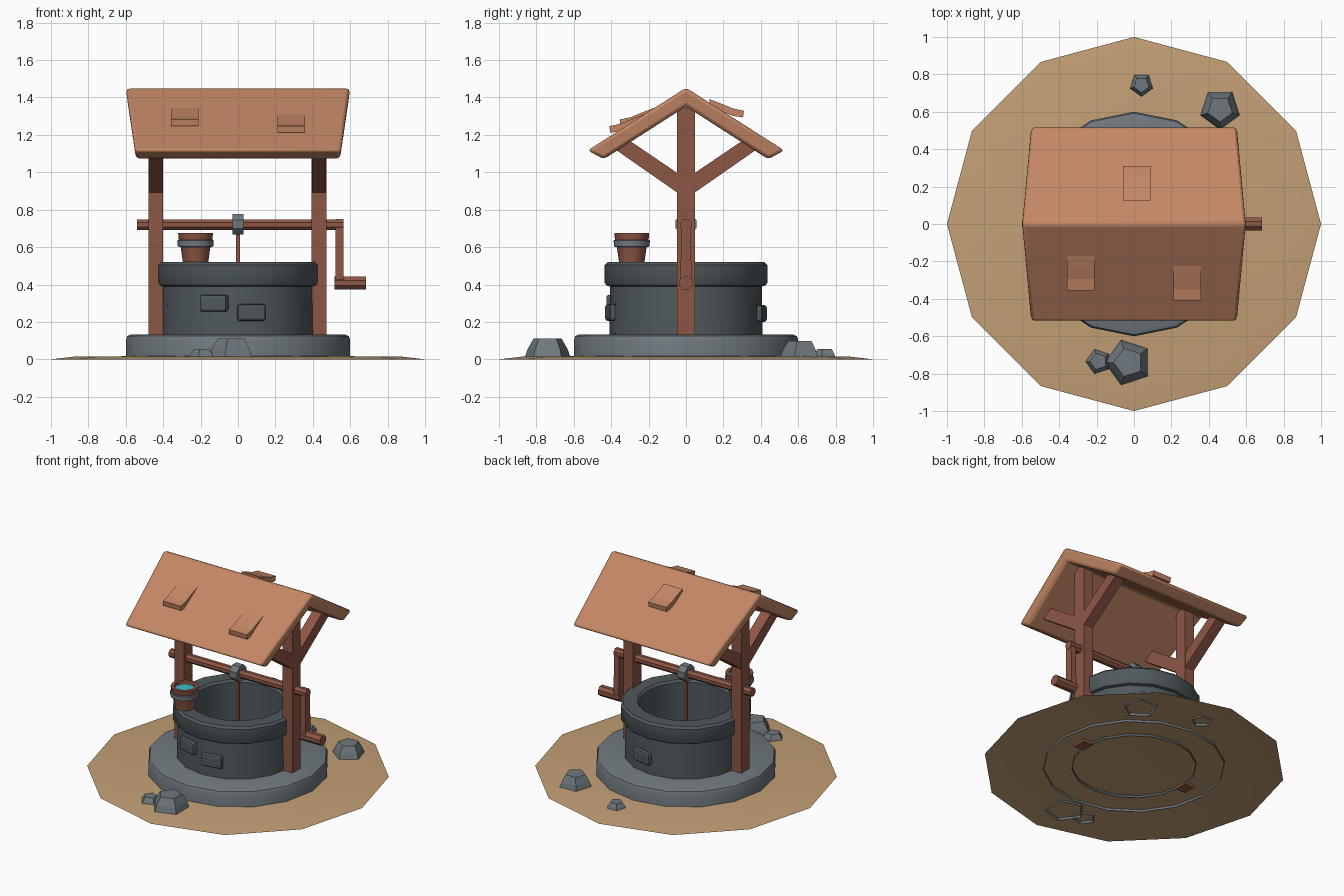
import bpy, bmesh
from math import sin, cos, pi, radians
from mathutils import Matrix

if "Cube" in bpy.data.objects:
    bpy.data.objects.remove(bpy.data.objects["Cube"])


def material(name, rgb):
    m = bpy.data.materials.new(name)
    m.diffuse_color = (*rgb, 1)
    m.use_nodes = True
    m.node_tree.nodes["Principled BSDF"].inputs["Base Color"].default_value = m.diffuse_color
    return m


SAND = material("sand", (0.55, 0.35, 0.18))
TILE = material("roof_wood", (0.55, 0.24, 0.13))
WOOD = material("dark_wood", (0.27, 0.095, 0.06))
STONE = material("stone", (0.16, 0.19, 0.21))
DARK = material("dark_stone", (0.08, 0.10, 0.11))
WATER = material("water", (0.05, 0.5, 0.6))


def make(name, verts, faces, mat, bevel=0, segments=2, smooth=35, matrix=None, recalc=False):
    """Mesh object with optional bevel and smoothing."""
    me = bpy.data.meshes.new(name)
    me.from_pydata(verts, [], faces)
    bm = bmesh.new()
    bm.from_mesh(me)
    bmesh.ops.remove_doubles(bm, verts=bm.verts, dist=1e-5)
    if recalc:
        bmesh.ops.recalc_face_normals(bm, faces=bm.faces)
    bm.to_mesh(me)
    bm.free()
    me.materials.append(mat)
    ob = bpy.data.objects.new(name, me)
    bpy.context.collection.objects.link(ob)
    if matrix:
        ob.matrix_world = matrix
    if smooth:
        bpy.ops.object.select_all(action='DESELECT')
        ob.select_set(True)
        bpy.context.view_layer.objects.active = ob
        bpy.ops.object.shade_smooth_by_angle(angle=radians(smooth))
    if bevel:
        b = ob.modifiers.new("bevel", 'BEVEL')
        b.width, b.segments, b.limit_method = bevel, segments, 'ANGLE'
    return ob


def lathe(name, profile, n, mat, start=0, **kw):
    """Revolve (radius, z) points around z; outside runs upward."""
    verts = [(r * cos(start + 2 * pi * j / n), r * sin(start + 2 * pi * j / n), z)
             for r, z in profile for j in range(n)]
    faces = [(i * n + j, i * n + (j + 1) % n, (i + 1) * n + (j + 1) % n, (i + 1) * n + j)
             for i in range(len(profile) - 1) for j in range(n)]
    return make(name, verts, faces, mat, **kw)


def prism(name, poly, x0, x1, mat, **kw):
    """Extrude a (y, z) polygon along x."""
    n = len(poly)
    verts = [(x, y, z) for x in (x0, x1) for y, z in poly]
    faces = [tuple(range(n)), tuple(range(n, 2 * n))]
    faces += [(i, (i + 1) % n, n + (i + 1) % n, n + i) for i in range(n)]
    return make(name, verts, faces, mat, recalc=True, smooth=0, **kw)


def box(name, x0, x1, y0, y1, z0, z1, mat, **kw):
    return prism(name, [(y0, z0), (y1, z0), (y1, z1), (y0, z1)], x0, x1, mat, **kw)


def rod(name, x0, x1, z, r, n, mat):
    """Bar along x with n sides."""
    ring = [(r * cos(2 * pi * (k + .5) / n), z + r * sin(2 * pi * (k + .5) / n)) for k in range(n)]
    return prism(name, ring, x0, x1, mat)


# Ground sheet, stepped base and well wall
lathe("ground", [(1, 0), (0.87, 0.015), (0, 0.02)], 12, SAND)
lathe("base", [(0.6, 0), (0.6, 0.105), (0.592, 0.124), (0.572, 0.132), (0, 0.132)], 16, STONE)
lathe("well_wall", [(0.412, 0), (0.405, 0.39), (0.425, 0.395), (0.435, 0.41), (0.435, 0.505),
                    (0.42, 0.52), (0.325, 0.52), (0.31, 0.505), (0.31, 0.13)], 16, DARK)
lathe("well_water", [(0.311, 0.15), (0, 0.15)], 16, WATER)

# Stones set into the wall: angle around z, height
for i, (a, z) in enumerate([(-108.5, 0.30), (-80, 0.25), (80, 0.245)]):
    m = Matrix.Rotation(radians(a + 90), 4, 'Z')
    box(f"wall_stone_{i}", -0.077, 0.077, -0.428, -0.37, z - 0.045, z + 0.045,
        DARK, bevel=0.015, matrix=m)

# Loose rocks: x, y, radius, height, start angle
for i, (x, y, r, h, a) in enumerate([(-0.03, -0.74, 0.132, 0.11, pi), (-0.19, -0.735, 0.075, 0.055, pi),
                                     (0.46, 0.615, 0.115, 0.098, -pi / 2), (0.04, 0.745, 0.07, 0.055, -pi / 2)]):
    lathe(f"rock_{i}", [(r, 0), (r * 0.85, h * 0.5), (r * 0.6, h), (0, h)], 5, STONE, start=a,
          smooth=0, matrix=Matrix.Translation((x, y, 0)))

# Posts with a pair of braces each
for side, x in (("left", -0.44), ("right", 0.433)):
    box(f"{side}_post", x - 0.039, x + 0.039, -0.048, 0.048, 0.0, 1.345, WOOD)
    for end, s in (("front", -1), ("back", 1)):
        prism(f"{side}_{end}_brace", [(0.03 * s, 0.88), (0.375 * s, 1.12), (0.30 * s, 1.168), (0.03 * s, 0.985)],
              x - 0.038, x + 0.038, WOOD)

# Roof: chevron section, longer at the ridge than at the eaves
section = [(0, 1.452, 0.6), (0.525, 1.117, 0.552), (0.44, 1.07, 0.545),
           (0, 1.352, 0.587), (-0.44, 1.07, 0.545), (-0.525, 1.117, 0.552)]
verts = [(s * hx, y, z) for s in (-1, 1) for y, z, hx in section]
faces = [(i, (i + 1) % 6, 6 + (i + 1) % 6, 6 + i) for i in range(6)]
faces += [(0, 1, 2, 3), (0, 3, 4, 5), (6, 7, 8, 9), (6, 9, 10, 11)]
make("roof", verts, faces, TILE, bevel=0.018, recalc=True)

# Lifted shingles: x centre, lower edge distance from ridge, side, extra lift
for i, (x, d, s, up) in enumerate([(-0.285, 0.355, -1, 0), (0.285, 0.41, -1, 0), (0.015, 0.31, 1, 0.018)]):
    zr = 1.447 - 0.64 * d + up
    pts = [(0, 0.062), (0.06, 0.075), (0.12, 0.10), (0.185, 0.125), (0.185, 0.09), (0.06, 0.035), (0.005, 0.027)]
    prism(f"shingle_{i}", [(s * (d - u), zr + v) for u, v in pts], x - 0.073, x + 0.073, TILE)

# Winding axle, metal drum, rope and crank
rod("axle", -0.54, 0.565, 0.72, 0.031, 8, WOOD)
rod("axle_drum", -0.03, 0.03, 0.722, 0.06, 8, STONE)
box("rope", -0.01, 0.01, -0.01, 0.01, 0.15, 0.68, WOOD)
prism("crank_arm", [(-0.03, 0.40), (0.03, 0.40), (0.025, 0.73), (0.012, 0.75), (-0.012, 0.75), (-0.025, 0.73)],
      0.522, 0.563, WOOD)
rod("crank_handle", 0.517, 0.685, 0.408, 0.038, 8, WOOD)

# Bucket standing on the rim
at = Matrix.Translation((-0.227, -0.29, 0.52))
lathe("bucket", [(0, 0), (0.068, 0), (0.082, 0.10), (0.09, 0.12), (0.093, 0.155), (0.07, 0.155),
                 (0.064, 0.10)], 12, WOOD, matrix=at)
lathe("bucket_band", [(0.084, 0.08), (0.095, 0.084), (0.097, 0.116), (0.085, 0.12)], 12, STONE, matrix=at)
lathe("bucket_water", [(0.068, 0.135), (0, 0.135)], 12, WATER, matrix=at)
